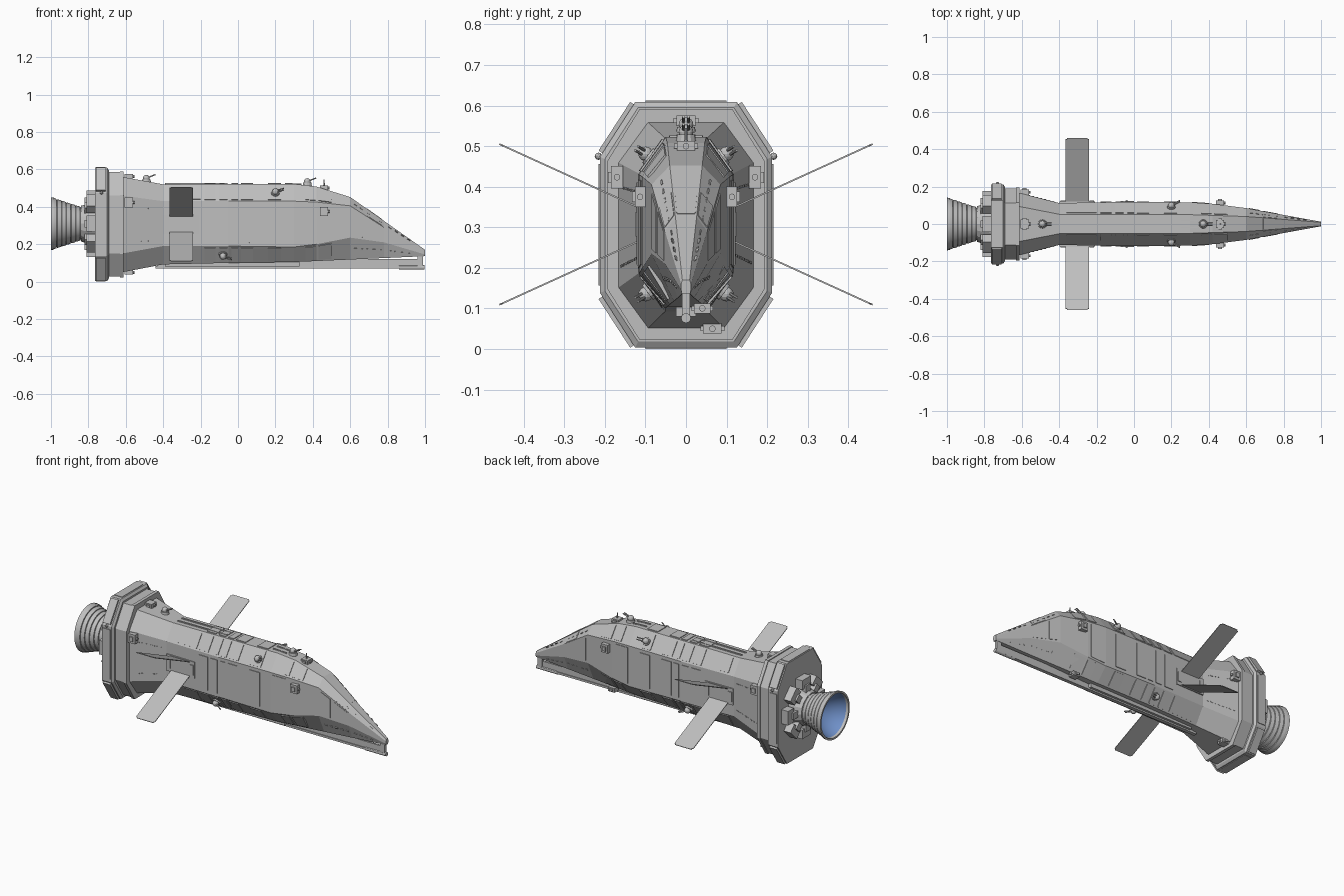
import bpy, bmesh, math
from mathutils import Vector, Matrix

if "Cube" in bpy.data.objects:
    bpy.data.objects.remove(bpy.data.objects["Cube"], do_unlink=True)


def material(name, rgb):
    m = bpy.data.materials.new(name)
    m.use_nodes = True
    m.diffuse_color = (*rgb, 1)
    m.node_tree.nodes["Principled BSDF"].inputs["Base Color"].default_value = (*rgb, 1)
    return m


GREY = material("hull grey", (0.52, 0.52, 0.52))
BLUE = material("engine glow blue", (0.16, 0.28, 0.58))


def finish(bm, name, mats=(GREY,), normals=True):
    if normals:
        bmesh.ops.recalc_face_normals(bm, faces=bm.faces)
    me = bpy.data.meshes.new(name)
    bm.to_mesh(me)
    bm.free()
    for m in mats:
        me.materials.append(m)
    ob = bpy.data.objects.new(name, me)
    bpy.context.collection.objects.link(ob)
    return ob


def octagon(hw, flat, zb, zl, zu, zt, flat_b=None):
    """Eight (y, z) points, starting at the top right corner."""
    fb = flat if flat_b is None else flat_b
    return [(flat, zt), (hw, zu), (hw, zl), (fb, zb),
            (-fb, zb), (-hw, zl), (-hw, zu), (-flat, zt)]


def loft(bm, rings):
    loops = [[bm.verts.new((x, y, z)) for y, z in pts] for x, pts in rings]
    for a, b in zip(loops, loops[1:]):
        for i in range(8):
            j = (i + 1) % 8
            bm.faces.new((a[i], a[j], b[j], b[i]))
    bm.faces.new(loops[0])
    bm.faces.new(loops[-1][::-1])


def add_box(bm, center, size, rot=Matrix()):
    mat = Matrix.Translation(center) @ rot @ Matrix.Diagonal((*size, 1))
    return bmesh.ops.create_cube(bm, size=1, matrix=mat)["verts"]


def add_tube(bm, a, b, r, r2=None, seg=10):
    a, b = Vector(a), Vector(b)
    mat = Matrix.Translation((a + b) / 2) @ (b - a).to_track_quat("Z", "Y").to_matrix().to_4x4()
    bmesh.ops.create_cone(bm, cap_ends=True, segments=seg, radius1=r,
                          radius2=r if r2 is None else r2, depth=(b - a).length, matrix=mat)


# Hull: octagonal sections from the flared stern to the pointed nose
STATIONS = [
    (-0.62, octagon(0.168, 0.095, 0.05, 0.15, 0.46, 0.56)),
    (-0.40, octagon(0.112, 0.052, 0.092, 0.19, 0.43, 0.52)),
    (-0.05, octagon(0.118, 0.052, 0.10, 0.19, 0.43, 0.522)),
    (0.30, octagon(0.116, 0.050, 0.105, 0.185, 0.43, 0.522, 0.045)),
    (0.42, octagon(0.108, 0.046, 0.11, 0.20, 0.425, 0.508, 0.04)),
    (0.60, octagon(0.085, 0.040, 0.118, 0.235, 0.405, 0.452, 0.03)),
    (0.78, octagon(0.052, 0.026, 0.126, 0.21, 0.29, 0.325, 0.02)),
    (1.00, octagon(0.012, 0.009, 0.136, 0.145, 0.16, 0.17, 0.01)),
]
bm = bmesh.new()
loft(bm, STATIONS)
finish(bm, "hull")


def section(x):
    for (xa, a), (xb, b) in zip(STATIONS, STATIONS[1:]):
        if x <= xb:
            t = (x - xa) / (xb - xa)
            return [Vector((x, *Vector(p).lerp(Vector(q), t))) for p, q in zip(a, b)]


def add_plate(bm, facet, x0, x1, a=0.08, b=0.92, t=0.004):
    """Raised panel on one hull facet, between fractions a and b of its width."""
    s0, s1 = section(x0), section(x1)
    i, j = facet, (facet + 1) % 8
    quad = [s0[i].lerp(s0[j], a), s1[i].lerp(s1[j], a),
            s1[i].lerp(s1[j], b), s0[i].lerp(s0[j], b)]
    n = (quad[1] - quad[0]).cross(quad[3] - quad[0]).normalized()
    mid = sum(quad, Vector()) / 4 - Vector((0, 0, 0.31))
    if n.y * mid.y + n.z * mid.z < 0:
        n = -n
    inner = [bm.verts.new(v - n * 0.006) for v in quad]
    outer = [bm.verts.new(v + n * t) for v in quad]
    bm.faces.new(outer)
    for k in range(4):
        m = (k + 1) % 4
        bm.faces.new((inner[k], inner[m], outer[m], outer[k]))


# Raised armour panels on the mid body and nose
bm = bmesh.new()
for x0, x1 in ((-0.18, -0.12), (-0.10, -0.055), (-0.035, 0.0), (0.015, 0.08), (0.16, 0.23)):
    for f in (0, 1, 2, 4, 5, 6):
        add_plate(bm, f if f != 4 else 4, x0, x1)
    add_plate(bm, 7, x0, x1, 0.1, 0.9)
for f in (0, 2, 4, 6):
    add_plate(bm, f, 0.36, 0.415, 0.1, 0.9)
    add_plate(bm, f, 0.43, 0.50, 0.1, 0.9)
    add_plate(bm, f, -0.36, -0.20, 0.1, 0.9, 0.003)
for f in (1, 5):
    add_plate(bm, f, 0.31, 0.40, 0.05, 0.95, 0.003)
    add_plate(bm, f, 0.615, 0.67, 0.08, 0.92, 0.003)
for f in (0, 1, 5, 6, 7):
    add_plate(bm, f, 0.69, 0.77, 0.08, 0.92, 0.002)
finish(bm, "armour_panels")

# Dorsal strips and rows of small fittings
bm = bmesh.new()
for a in (0.27, 0.65):
    add_plate(bm, 7, -0.39, -0.06, a, a + 0.08, 0.006)
    add_plate(bm, 7, 0.25, 0.34, a, a + 0.08, 0.006)
for f in (0, 2, 4, 6):
    for i in range(9):
        x = 0.62 + 0.033 * i + (0.02 if i > 4 else 0)
        if not (x < 0.78 < x + 0.015):
            add_plate(bm, f, x, x + 0.015, 0.45, 0.53, 0.003)
for f in (1, 5):
    for i in range(8):
        for a in (0.15, 0.8):
            x = -0.59 + 0.022 * i
            add_plate(bm, f, x, x + 0.012, a, a + 0.02, 0.002)
finish(bm, "hull_fittings")

# Stern collar: wide flange, stepped ring and raised rim
bm = bmesh.new()
FLANGE = octagon(0.212, 0.125, 0.003, 0.138, 0.474, 0.609)
STEP = octagon(0.19, 0.112, 0.028, 0.15, 0.46, 0.585)
loft(bm, [(-0.765, FLANGE), (-0.70, FLANGE), (-0.69, octagon(0.2, 0.118, 0.018, 0.143, 0.468, 0.595))])
loft(bm, [(-0.70, STEP), (-0.612, STEP)])
RIM = octagon(0.194, 0.115, 0.023, 0.148, 0.463, 0.59)
loft(bm, [(-0.632, RIM), (-0.612, RIM)])
finish(bm, "stern_collar")

# Corner armour on the flange
bm = bmesh.new()
for sy in (-1, 1):
    for top in (False, True):
        a, b = Vector((0, 0.13, 0.604)), Vector((0, 0.208, 0.484))
        if not top:
            a.z, b.z = 0.612 - a.z, 0.612 - b.z
        a.y, b.y = a.y * sy, b.y * sy
        d = b - a
        ang = math.atan2(d.z, d.y)
        add_box(bm, (a + b) / 2 + Vector((-0.733, 0, 0)), (0.05, d.length, 0.018),
                Matrix.Rotation(ang, 4, "X"))
    add_box(bm, (-0.733, sy * 0.21, 0.306), (0.05, 0.012, 0.30))
    bmesh.ops.create_icosphere(bm, subdivisions=2, radius=0.009,
                               matrix=Matrix.Translation((-0.73, sy * 0.216, 0.475)))
for z in (0.006, 0.606):
    add_box(bm, (-0.733, 0, z), (0.05, 0.2, 0.012))
finish(bm, "flange_armour")

# Engine mount: octagonal hub with a ring of blocks
bm = bmesh.new()
add_tube(bm, (-0.84, 0, 0.31), (-0.76, 0, 0.31), 0.095, 0.12, 16)
for i in range(8):
    r = Matrix.Rotation(math.pi / 4 * i, 4, "X")
    add_box(bm, Vector((-0.785, 0, 0.31)) + r @ Vector((0, 0, 0.15)), (0.05, 0.085, 0.055), r)
    add_box(bm, Vector((-0.80, 0, 0.31)) + r @ Vector((0, 0, 0.115)), (0.04, 0.04, 0.05), r)
finish(bm, "engine_mount")

# Engine bell: lathed stepped cone outside, glowing bowl inside
outer = [(-0.80, 0.075)]
for i in range(7):
    x, r = -0.82 - 0.025 * i, 0.083 + 0.0082 * i
    outer += [(x, r), (x - 0.021, r + 0.006), (x - 0.025, r + 0.001)]
outer += [(-0.985, 0.139), (-1.0, 0.141), (-1.0, 0.130)]
inner = [(-0.985, 0.128), (-0.95, 0.112), (-0.91, 0.085), (-0.885, 0.045), (-0.88, 0.0)]
bm = bmesh.new()
prof = [bm.verts.new((x, 0, 0.31 + r)) for x, r in outer + inner]
edges = [bm.edges.new(p) for p in zip(prof, prof[1:])]
bmesh.ops.spin(bm, geom=prof + edges, cent=(0, 0, 0.31), axis=(1, 0, 0),
               angle=math.tau, steps=40, use_duplicate=False)
bmesh.ops.remove_doubles(bm, verts=bm.verts, dist=0.0001)
bmesh.ops.recalc_face_normals(bm, faces=bm.faces)
for f in bm.faces:
    c = f.calc_center_median()
    radius = math.hypot(c.y, c.z - 0.31)
    f.material_index = 1 if f.normal.x < 0 and f.normal.yz.dot((c.yz - Vector((0, 0.31)))) <= 0 \
        and -0.99 < c.x < -0.87 and radius < 0.129 and abs(f.normal.x) > 0.4 else 0
bell = finish(bm, "engine_bell", (GREY, BLUE), False)
bpy.context.view_layer.objects.active = bell
bell.select_set(True)
bpy.ops.object.shade_smooth_by_angle(angle=math.radians(25))
bell.select_set(False)

# Keel: long rail under the hull with a probe at the nose
bm = bmesh.new()
add_box(bm, (0.27, 0, 0.077), (1.42, 0.022, 0.012))
add_box(bm, (0.27, 0, 0.1), (1.40, 0.012, 0.04))
add_box(bm, (-0.03, 0, 0.092), (0.72, 0.05, 0.024))
add_box(bm, (0.975, 0, 0.115), (0.03, 0.02, 0.08))
add_tube(bm, (0.86, 0, 0.076), (0.998, 0, 0.076), 0.012, seg=16)
finish(bm, "keel")

# Four solar wings in a cross, with their hinge blocks
for sy, side in ((-1, "right"), (1, "left")):
    for up, row in ((1, "upper"), (-1, "lower")):
        a = Vector((-0.303, sy * 0.10, 0.307 + up * 0.034))
        b = Vector((-0.303, sy * 0.46, 0.307 + up * 0.198))
        d = b - a
        rot = Matrix.Rotation(math.atan2(d.z, d.y), 4, "X")
        bm = bmesh.new()
        add_box(bm, (a + b) / 2, (0.125, d.length, 0.004), rot)
        tips = [e for e in bm.edges if abs((e.verts[0].co - e.verts[1].co).length - 0.004) < 0.0005]
        bmesh.ops.bevel(bm, geom=tips, offset=0.008, segments=3, affect="EDGES")
        finish(bm, f"{row}_{side}_wing")
    bm = bmesh.new()
    add_box(bm, (-0.303, sy * 0.112, 0.307), (0.19, 0.016, 0.10))
    for x in (-0.38, -0.226):
        add_box(bm, (x, sy * 0.118, 0.307), (0.025, 0.014, 0.06))
    finish(bm, f"{side}_wing_hinge")


# Small sensor boxes, each with a round lens and side pins
def sensor(name, x, y, z, size):
    bm = bmesh.new()
    add_box(bm, (x, y, z), size)
    add_box(bm, (x, y, z), (size[0] * 0.5, size[1] + 0.014, size[2] * 0.5))
    add_tube(bm, (x, y, z), (x + size[0] / 2 + 0.008, y, z), 0.008)
    finish(bm, name)


for sy, side in ((-1, "right"), (1, "left")):
    sensor(f"stern_sensor_{side}", -0.585, sy * 0.17, 0.423, (0.045, 0.03, 0.055))
    sensor(f"bow_sensor_{side}", 0.46, sy * 0.113, 0.375, (0.045, 0.026, 0.05))
sensor("stern_top_sensor", -0.585, 0, 0.563, (0.045, 0.048, 0.025))
sensor("stern_belly_sensor", -0.585, 0.065, 0.05, (0.045, 0.045, 0.025))
sensor("bow_top_sensor", 0.46, 0, 0.50, (0.045, 0.045, 0.026))
sensor("bow_belly_sensor", 0.46, 0.04, 0.10, (0.045, 0.04, 0.025))


# Ball turrets with twin barrels
def turret(name, base, out, aim):
    base, out, aim = Vector(base), Vector(out).normalized(), Vector(aim).normalized()
    bm = bmesh.new()
    add_tube(bm, base - out * 0.015, base + out * 0.012, 0.026, 0.022, 12)
    ball = base + out * 0.018
    bmesh.ops.create_uvsphere(bm, u_segments=14, v_segments=8, radius=0.018,
                              matrix=Matrix.Translation(ball))
    side = out.cross(aim).normalized() * 0.006
    for s in (side, -side):
        add_tube(bm, ball + s, ball + s + aim * 0.052, 0.0035, seg=8)
    finish(bm, name)


turret("stern_turret", (-0.49, 0, 0.535), (0, 0, 1), (1, 0, 0.4))
turret("bow_turret", (0.37, 0, 0.517), (0, 0, 1), (1, 0, 0.4))
for sy, side in ((-1, "right"), (1, "left")):
    turret(f"shoulder_turret_{side}", (0.20, sy * 0.085, 0.47), (0, sy, 0.75), (1, sy * 0.5, 0.3))
    turret(f"belly_turret_{side}", (-0.08, sy * 0.085, 0.146), (0, sy, -0.75), (1, sy * 0.5, -0.3))

# Bow mast
bm = bmesh.new()
add_tube(bm, (0.46, 0, 0.50), (0.46, 0, 0.545), 0.005, 0.003, 8)
finish(bm, "bow_mast")
